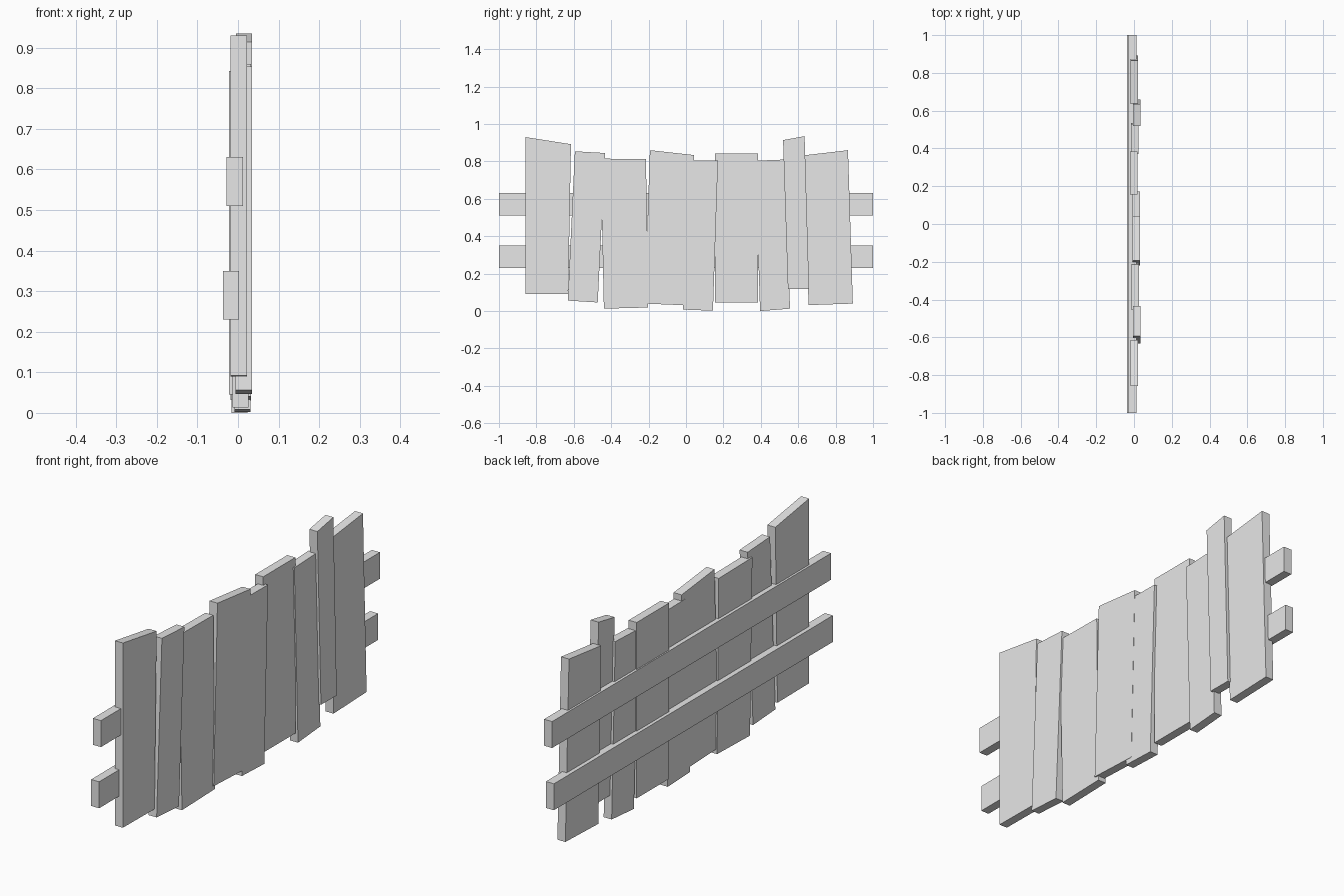
import bpy
import bmesh

# Remove the default cube
default_cube = bpy.data.objects.get("Cube")
if default_cube:
    bpy.data.objects.remove(default_cube, do_unlink=True)

# Single plain finish shared by every board
finish = bpy.data.materials.new("plain_light_grey")
finish.use_nodes = True
GREY = (0.8, 0.8, 0.8, 1.0)
finish.diffuse_color = GREY
finish.node_tree.nodes["Principled BSDF"].inputs["Base Color"].default_value = GREY

THICKNESS = 0.04


def make_board(name, front_x, outline):
    """Extrude a (y, z) outline backwards from front_x by the board thickness."""
    mesh = bpy.data.meshes.new(name)
    bm = bmesh.new()
    corners = [bm.verts.new((front_x, y, z)) for y, z in outline]
    face = bm.faces.new(corners)
    result = bmesh.ops.extrude_face_region(bm, geom=[face], use_keep_orig=True)
    moved = [item for item in result["geom"] if isinstance(item, bmesh.types.BMVert)]
    bmesh.ops.translate(bm, verts=moved, vec=(-THICKNESS, 0, 0))
    bmesh.ops.recalc_face_normals(bm, faces=bm.faces[:])
    bm.to_mesh(mesh)
    bm.free()
    mesh.materials.append(finish)
    board = bpy.data.objects.new(name, mesh)
    bpy.context.scene.collection.objects.link(board)
    return board


# Two long horizontal rails behind the planks
for name, front_x, low in (("upper_rail", 0.012, 0.51), ("lower_rail", 0.003, 0.23)):
    high = low + 0.12
    make_board(name, front_x, [(-1, low), (1, low), (1, high), (-1, high)])

# Crooked upright planks: front position, then corners
# bottom start, bottom end, top end, top start
planks = [
    (0.022, [(-.857, .092), (-.63, .09), (-.615, .892), (-.857, .93)]),
    (0.034, [(-.632, .056), (-.472, .046), (-.433, .845), (-.594, .854)]),
    (0.026, [(-.439, .013), (-.203, .019), (-.214, .812), (-.456, .815)]),
    (0.032, [(-.22, .04), (.02, .03), (.043, .834), (-.193, .86)]),
    (0.031, [(-.016, .008), (.144, .002), (.171, .804), (.01, .806)]),
    (0.018, [(.155, .045), (.385, .045), (.385, .843), (.155, .843)]),
    (0.024, [(.396, 0), (.556, .013), (.53, .81), (.37, .804)]),
    (0.035, [(.545, .118), (.658, .117), (.634, .935), (.519, .914)]),
    (0.021, [(.655, .032), (.892, .04), (.866, .86), (.635, .833)]),
]
for number, (front_x, outline) in enumerate(planks, start=1):
    make_board(f"upright_plank_{number}", front_x, outline)
